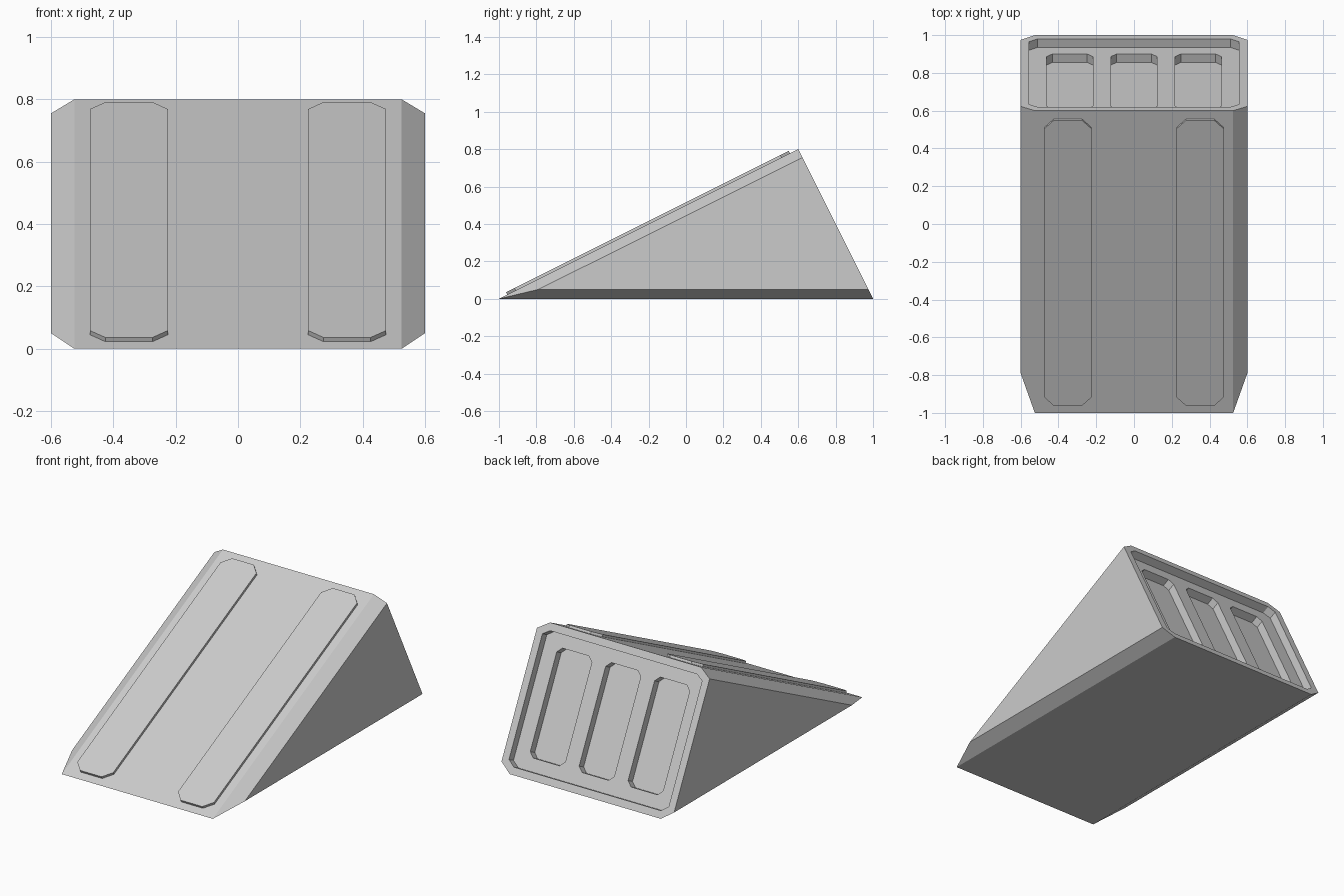
import bpy, bmesh
from mathutils import Vector, Matrix

if "Cube" in bpy.data.objects:
    bpy.data.objects.remove(bpy.data.objects["Cube"])


def make_object(name, bm):
    bmesh.ops.recalc_face_normals(bm, faces=bm.faces[:])
    mesh = bpy.data.meshes.new(name)
    bm.to_mesh(mesh)
    bm.free()
    ob = bpy.data.objects.new(name, mesh)
    bpy.context.collection.objects.link(ob)
    return ob


def clipped_prism(bm, origin, along, normal, cx, hw, s0, s1, cut, d0, d1):
    """Corner-clipped rectangle on a sloping plane, raised from d0 to d1."""
    outline = [(-hw, s0 + cut), (-hw + cut, s0), (hw - cut, s0), (hw, s0 + cut),
               (hw, s1 - cut), (hw - cut, s1), (-hw + cut, s1), (-hw, s1 - cut)]
    rings = [[bm.verts.new(origin + Vector((cx + x, 0, 0)) + along * s + normal * d)
              for x, s in outline] for d in (d0, d1)]
    bm.faces.new(rings[0])
    bm.faces.new(rings[1])
    for i in range(8):
        j = (i + 1) % 8
        bm.faces.new((rings[0][i], rings[0][j], rings[1][j], rings[1][i]))


toe, apex = Vector((0, -1, 0)), Vector((0, 0.6, 0.8))
slope_along = Vector((0, 2, 1)).normalized()
slope_normal = Vector((0, -1, 2)).normalized()
back_along = -slope_normal
back_normal = slope_along

# Wedge body: full triangle inside, smaller triangle on the outer sides
full = [(-1, 0), (0.6, 0.8), (1, 0)]
small = [(-0.79, 0.05), (0.6225, 0.755), (0.975, 0.05)]
bm = bmesh.new()
for x, tri in ((-0.6, small), (-0.525, full), (0.525, full), (0.6, small)):
    for y, z in tri:
        bm.verts.new((x, y, z))
bmesh.ops.convex_hull(bm, input=bm.verts[:])
bmesh.ops.recalc_face_normals(bm, faces=bm.faces[:])
bmesh.ops.dissolve_limit(bm, angle_limit=0.02, verts=bm.verts[:], edges=bm.edges[:])

# Rimmed recess in the back face
back = max(bm.faces, key=lambda f: f.normal.dot(back_normal))
bmesh.ops.inset_region(bm, faces=[back], thickness=0.045, use_even_offset=True)
floor = bmesh.ops.extrude_discrete_faces(bm, faces=[back])["faces"][0]
bmesh.ops.translate(bm, verts=floor.verts[:], vec=back_normal * -0.05)
body = make_object("wedge_body", bm)

# Three slots cut into the recess floor
bm = bmesh.new()
for cx in (-0.34, 0, 0.34):
    clipped_prism(bm, apex, back_along, back_normal, cx, 0.122, 0.123, 0.771, 0.03, -0.1, -0.02)
cutter = make_object("slot_cutter", bm)
cutter.hide_render = True
mod = body.modifiers.new("slots", "BOOLEAN")
mod.operation, mod.solver, mod.object = "DIFFERENCE", "EXACT", cutter
bpy.context.view_layer.objects.active = body
bpy.ops.object.modifier_apply(modifier=mod.name)
bpy.data.objects.remove(cutter)

# Two raised tread strips on the slope
for side, cx in (("left", -0.35), ("right", 0.35)):
    bm = bmesh.new()
    clipped_prism(bm, toe, slope_along, slope_normal, cx, 0.125, 0.05, 1.739, 0.05, -0.005, 0.015)
    make_object(side + "_tread_strip", bm)
